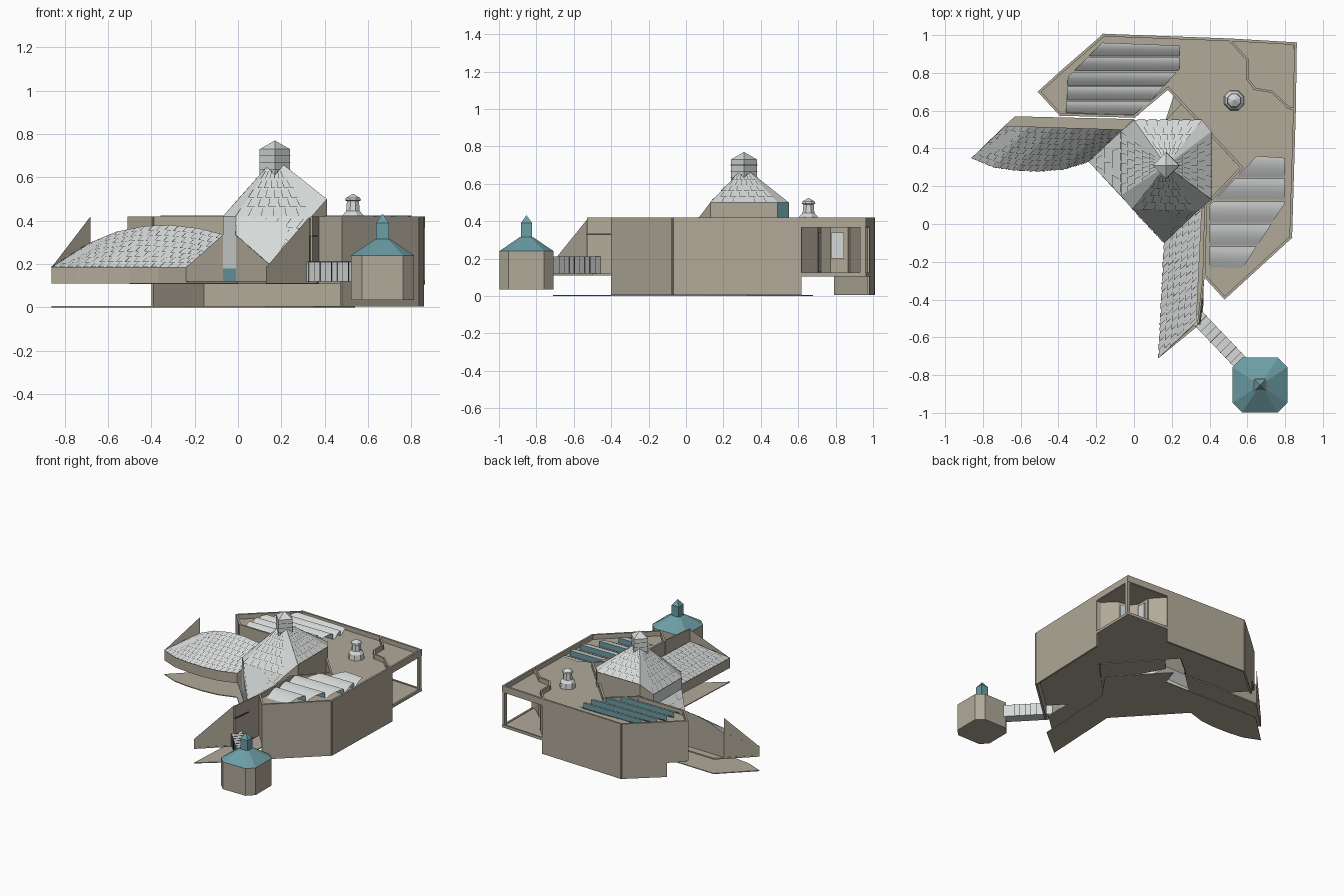
import bpy, bmesh, math
from mathutils import Vector

cube = bpy.data.objects.get("Cube")
if cube:
    bpy.data.objects.remove(cube)


def material(name, r, g, b):
    m = bpy.data.materials.new(name)
    m.use_nodes = True
    m.diffuse_color = (r, g, b, 1)
    m.node_tree.nodes["Principled BSDF"].inputs["Base Color"].default_value = (r, g, b, 1)
    return m


STONE = material("tan stone", .44, .40, .32)
TILE = material("pale tile", .66, .69, .68)
TEAL = material("teal", .15, .34, .38)
JOINT = material("dark joint", .05, .05, .05)


def finish(name, bm, *mats):
    me = bpy.data.meshes.new(name)
    bm.to_mesh(me)
    bm.free()
    for m in mats:
        me.materials.append(m)
    ob = bpy.data.objects.new(name, me)
    bpy.context.collection.objects.link(ob)
    return ob


def add_face(bm, pts, mi=0):
    f = bm.faces.new([bm.verts.new(p) for p in pts])
    f.normal_update()
    if f.normal.z < -.01:
        f.normal_flip()
    f.material_index = mi
    return f


def add_prism(bm, pts, z0, z1):
    lo = [bm.verts.new((x, y, z0)) for x, y in pts]
    hi = [bm.verts.new((x, y, z1)) for x, y in pts]
    fs = [bm.faces.new(lo), bm.faces.new(hi)]
    n = len(pts)
    fs += [bm.faces.new((lo[i], lo[(i + 1) % n], hi[(i + 1) % n], hi[i])) for i in range(n)]
    bmesh.ops.recalc_face_normals(bm, faces=fs)


def prism(name, pts, z0, z1, mat=STONE):
    bm = bmesh.new()
    add_prism(bm, pts, z0, z1)
    return finish(name, bm, mat)


def wall(name, path, z0, z1, t=.014, mat=STONE):
    bm = bmesh.new()
    for a, b in zip(path, path[1:]):
        a, b = Vector(a), Vector(b)
        d = (b - a).normalized() * t / 2
        n = Vector((-d.y, d.x))
        a, b = a - d, b + d
        add_prism(bm, [a - n, b - n, b + n, a + n], z0, z1)
    return finish(name, bm, mat)


def rings(name, cx, cy, profile, n, mat, turn=0.):
    """Stack of n-sided rings; a zero radius closes to a point."""
    bm = bmesh.new()
    loops = [[bm.verts.new((cx + r * math.cos(turn + math.tau * i / n),
                            cy + r * math.sin(turn + math.tau * i / n), z))
              for i in range(n)] for r, z in profile]
    for a, b in zip(loops, loops[1:]):
        for i in range(n):
            j = (i + 1) % n
            bm.faces.new((a[i], a[j], b[j], b[i]))
    bm.faces.new(loops[0])
    bmesh.ops.remove_doubles(bm, verts=bm.verts, dist=1e-5)
    bmesh.ops.recalc_face_normals(bm, faces=bm.faces)
    return finish(name, bm, mat)


def sample(pts, u):
    k = u * (len(pts) - 1)
    i = min(int(k), len(pts) - 2)
    return Vector(pts[i]).lerp(Vector(pts[i + 1]), k - i)


def joints(name, low, high, rows, cols):
    """Thin staggered joint lines over the surface between two edges."""
    bm = bmesh.new()
    at = lambda u, v: sample(low, u).lerp(sample(high, u), v)

    def strip(p, q, n):
        s = n.cross(q - p).normalized() * .0012
        add_face(bm, [c + n * .003 for c in (p - s, q - s, q + s, p + s)])
    for i in range(rows):
        for j in range(cols):
            u, v = (j + (i % 2) * .5) / cols, i / rows
            e, w = min(u + .7 / cols, 1), (i + 1) / rows
            n = (at(e, v) - at(u, v)).cross(at(u, w) - at(u, v)).normalized()
            if n.z < 0:
                n = -n
            strip(at(u, v), at(e, v), n)
            strip(at(u, v), at(u, v + .8 / rows), n)
    finish(name, bm, JOINT)


# Main block: roof, floor, outer walls and courtyard walls
court = [(.48, -.39), (.37, -.27), (.38, .10), (.57, .30), (.18, .72), (0, .57), (-.39, .58), (-.5, .7)]
outer = [(-.39, .8), (-.16, 1), (.51, .975)]
east = [(.85, .61), (.83, -.07), (.48, -.39)]
corner = [(.51, .975), (.855, .955), (.85, .61)]
footprint = court + outer + corner[1:2] + east[:2]
prism("main_roof", footprint, .365, .385)
prism("main_floor", footprint, .108, .12)
wall("back_wall", outer, .005, .42)
wall("east_wall", east, .005, .42)
wall("west_wall", [(-.5, .7), (-.39, .8)], .12, .42)
wall("courtyard_wall", court, .12, .42)

# Corner porch
wall("porch_lintel", corner, .37, .42)
wall("porch_sill", corner, .105, .125)
wall("porch_post", [(.853, .94), (.853, .95)], .12, .4, .02)
zigzag = [(.51, .97), (.60, .87), (.60, .77), (.64, .715), (.73, .70), (.82, .615), (.85, .61)]
wall("porch_inner_wall", zigzag, .12, .42, .012)
wall("porch_window", [(.612, .78), (.612, .84)], .2, .34, .008, TILE)
wall("porch_side_window", [(.66, .716), (.715, .707)], .13, .34, .008, TILE)


# Sawtooth skylights: curved tops with glazed faces to the back
def skylight(name, outline, teeth):
    xs, ys = [p[0] for p in outline], [p[1] for p in outline]
    bm = bmesh.new()
    pitch = (max(ys) - min(ys)) / teeth
    z0, x0, x1, steps = .38, min(xs), max(xs), 5
    for i in range(teeth):
        y = min(ys) + i * pitch
        curve = [(y + pitch * k / steps, z0 + .045 * math.sin(math.pi / 2 * k / steps))
                 for k in range(steps + 1)]
        for (ya, za), (yb, zb) in zip(curve, curve[1:]):
            add_face(bm, [(x0, ya, za), (x1, ya, za), (x1, yb, zb), (x0, yb, zb)])
        yb, zb = curve[-1]
        add_face(bm, [(x1, yb, z0), (x0, yb, z0), (x0, yb, zb), (x1, yb, zb)], 1)
    c = Vector((sum(xs) / len(xs), sum(ys) / len(ys), 0))
    for a, b in zip(outline, outline[1:] + outline[:1]):
        a, b = Vector((*a, 0)), Vector((*b, 0))
        n = Vector((b.y - a.y, a.x - b.x, 0))
        if n.dot(c - a) > 0:
            n = -n
        bmesh.ops.bisect_plane(bm, geom=bm.verts[:] + bm.edges[:] + bm.faces[:],
                               plane_co=a, plane_no=n, clear_outer=True)
    bmesh.ops.remove_doubles(bm, verts=bm.verts, dist=1e-4)
    ob = finish(name, bm, TILE, TEAL)
    bpy.context.view_layer.objects.active = ob
    ob.select_set(True)
    bpy.ops.object.shade_smooth_by_angle(angle=math.radians(40))
    ob.select_set(False)


skylight("west_skylight", [(-.17, .96), (.24, .945), (.24, .82), (.02, .575), (-.36, .59), (-.35, .78)], 5)
skylight("east_skylight", [(.65, .36), (.80, .35), (.80, .11), (.57, -.24), (.40, -.23), (.40, .10)], 5)

# Roof lantern
rings("roof_lantern", .53, .655, [(.058, .38), (.052, .425), (.034, .445), (.03, .49), (.04, .495),
                                  (.036, .505), (0, .525)], 8, TILE, math.pi / 8)

# Ground plate and courtyard floor
front1 = [(-.86, .35, .185), (-.74, .30, .185), (-.63, .285, .185), (-.5, .28, .185),
          (-.37, .29, .185), (-.24, .33, .185)]
back1 = [(-.68, .52, .30), (-.56, .516, .35), (-.43, .512, .376), (-.31, .508, .38),
         (-.18, .504, .365), (-.06, .50, .335)]
front2 = [(.13, -.71, .185), (.16, -.10, .185)]
back2 = [(.33, -.52, .33), (.36, .10, .33)]
flat = lambda pts: [(p[0], p[1]) for p in pts]
prism("ground_plate", flat(front1) + [(.16, -.10), (.13, -.71), (.35, -.53), (.38, .10), (.54, .33),
                                      (.21, .68), (.165, .545), (-.63, .57)], 0, .006)
prism("courtyard_floor", [(.165, .545), (.25, .635), (.56, .30), (.38, .10), (.3, .3)], .108, .12)


# Two tiled wings with end walls, fascias and floors
def wing(name, low, high, rear, rows, cols):
    bm = bmesh.new()
    n = len(low) - 1
    down = lambda p: (p[0], p[1], .12)
    for i in range(n):
        add_face(bm, [low[i], low[i + 1], high[i + 1], high[i]])
        for e in (low, high):
            add_face(bm, [down(e[i]), down(e[i + 1]), e[i + 1], e[i]], 1)
    peak = (high[0][0], high[0][1], .42)
    add_face(bm, [down(low[0]), down(peak), peak, low[0]], 1)
    finish(name + "_roof_and_walls", bm, TILE, STONE)
    prism(name + "_floor", flat(low) + rear, .11, .12)
    joints(name + "_joints", low, high, rows, cols)


wing("west_wing", front1, back1, [(0, .555), (-.63, .57), (-.68, .525)], 8, 16)
wing("south_wing", front2, back2, [(.38, .10), (.365, -.5), (.33, -.525)], 6, 14)
wall("south_wing_parapet", [(.34, -.525), (.37, -.27)], .12, .42, .01)
wall("south_wing_parapet_line", [(.346, -.525), (.36, -.4)], .327, .333, .013, JOINT)

# Central hall: hipped roof, prow panels and walls
D, C, B, A = (0, .55, .5), (.36, .55, .5), (.41, .49, .5), (.41, .13, .5)
G, F, R, E = (.34, .07, .42), (.16, -.10, .185), (-.01, .08, .335), (-.24, .33, .185)
P2, P1, L = (-.01, .08, .42), (-.07, .15, .42), (-.07, .15, .335)
M, W, apex = (-.07, .49, .335), (-.07, .49, .42), (.17, .31, .69)
bm = bmesh.new()
eave = [W, P1, P2, G, A, B, C, D]
for a, b in zip(eave, eave[1:] + eave[:1]):
    add_face(bm, [a, b, apex])
for panel in ([P2, G, F, R], [L, E, M], [P1, L, M, W]):
    add_face(bm, panel)


def hall_wall(a, b, z, mi):
    add_face(bm, [(a[0], a[1], z), (b[0], b[1], z), b, a], mi)


for a, b in ((D, C), (B, A), (A, G), (G, F), (F, R), (L, E), (E, M), (W, D)):
    hall_wall(a, b, .12, 1)
hall_wall(C, B, .12, 2)
hall_wall(P1, P2, .18, 0)
hall_wall((*P1[:2], .18), (*P2[:2], .18), .12, 2)
finish("central_hall", bm, TILE, STONE, TEAL)
for i, (a, b) in enumerate([(W, P1), (P2, G), (A, B), (C, D)]):
    joints("hall_joints_%d" % i, [a, b], [Vector(a).lerp(Vector(apex), .8), Vector(b).lerp(Vector(apex), .8)], 5, 6)
joints("hall_front_joints", [R, F], [P2, G], 4, 6)
joints("hall_west_joints", [E, E], [M, L], 4, 2)

# Hall chimney
rings("hall_chimney", .17, .31, [(.07, .57), (.07, .73), (0, .77)], 4, TILE)
for k in range(1, 4):
    rings("chimney_joint_%d" % k, .17, .31, [(.0715, .60 + k * .033), (.0715, .603 + k * .033)], 4, JOINT)

# Detached pavilion with teal roof, and the bridge leading to it
cx, cy, h, c = .667, -.853, .145, .095
octagon = [(cx + x, cy + y) for x, y in
           ((c, h), (h, c), (h, -c), (c, -h), (-c, -h), (-h, -c), (-h, c), (-c, h))]
prism("pavilion_body", octagon, .035, .24)
bm = bmesh.new()
for a, b in zip(octagon, octagon[1:] + octagon[:1]):
    ring = [(cx + (p[0] - cx) * .24, cy + (p[1] - cy) * .24, .315) for p in (b, a)]
    add_face(bm, [(*a, .24), (*b, .24)] + ring)
finish("pavilion_roof", bm, TEAL)
rings("pavilion_turret", cx, cy, [(.042, .30), (.042, .39), (0, .432)], 4, TEAL, math.pi / 4)
start, end = Vector((.355, -.515)), Vector((.565, -.735))
wall("bridge", [start, end], .12, .21, .08, TILE)
side = Vector((1, 1)).normalized() * .041
for k in range(8):
    p = start.lerp(end, k / 8)
    wall("bridge_joint_%d" % k, [p - side, p + side], .12, .212, .0025, JOINT)
